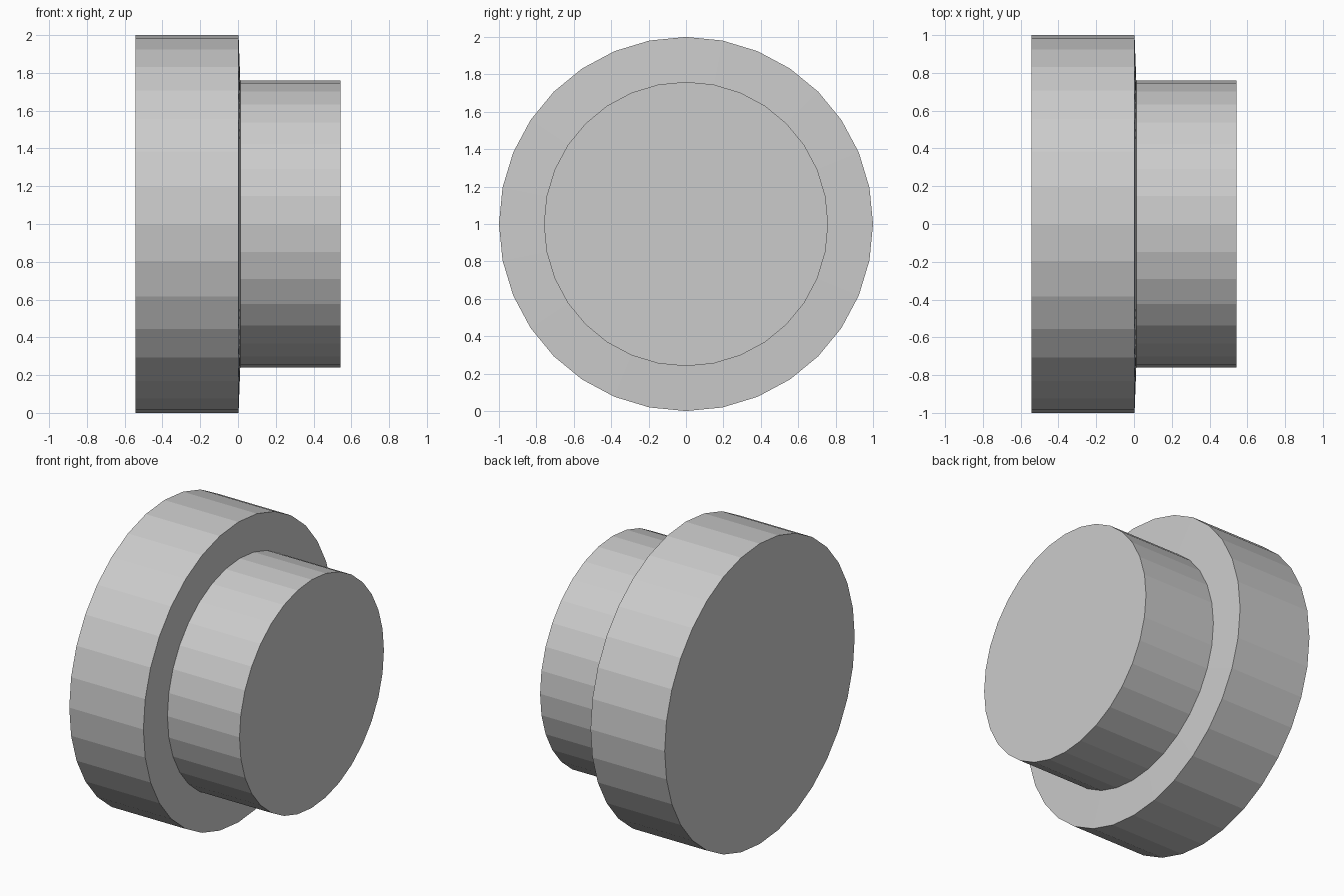
import bpy, bmesh
from math import cos, sin, tau

if "Cube" in bpy.data.objects:
    bpy.data.objects.remove(bpy.data.objects["Cube"])

SIDES = 32
# Stepped profile as (x, radius), with a slightly coned shoulder
PROFILE = [(-0.543, 1.0), (0.003, 1.0), (0.012, 0.76), (0.543, 0.76)]

bm = bmesh.new()
rings = [[bm.verts.new((x, r * sin(tau * i / SIDES), 1 + r * cos(tau * i / SIDES)))
          for i in range(SIDES)] for x, r in PROFILE]

# Walls and shoulder
for a, b in zip(rings, rings[1:]):
    for i in range(SIDES):
        j = (i + 1) % SIDES
        bm.faces.new((a[i], a[j], b[j], b[i]))

# End caps
bm.faces.new(rings[0])
bm.faces.new(rings[-1])
bmesh.ops.recalc_face_normals(bm, faces=bm.faces[:])

mesh = bpy.data.meshes.new("stepped_disc")
bm.to_mesh(mesh)
bm.free()
bpy.context.collection.objects.link(bpy.data.objects.new("stepped_disc", mesh))
